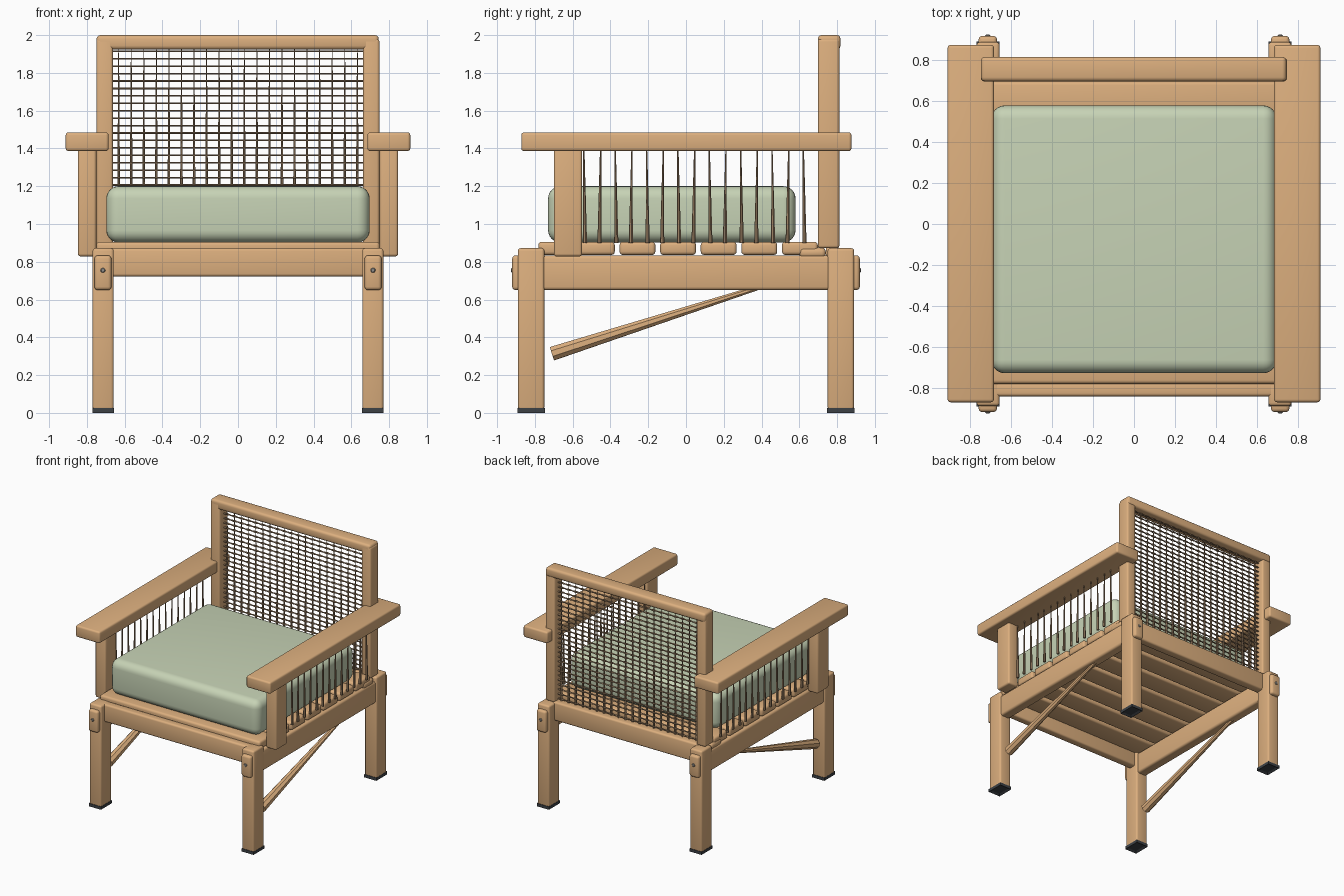
import bpy, bmesh, math
from mathutils import Vector

if "Cube" in bpy.data.objects:
    bpy.data.objects.remove(bpy.data.objects["Cube"], do_unlink=True)


def material(name, rgb):
    m = bpy.data.materials.new(name)
    m.use_nodes = True
    m.diffuse_color = (*rgb, 1)
    m.node_tree.nodes["Principled BSDF"].inputs["Base Color"].default_value = (*rgb, 1)
    return m


WOOD = material("oak wood", (0.72, 0.43, 0.21))
FABRIC = material("sage fabric", (0.57, 0.65, 0.465))
CORD = material("tan brown cord", (0.33, 0.215, 0.125))
RUBBER = material("black rubber", (0.045, 0.052, 0.06))
METAL = material("grey metal", (0.3, 0.29, 0.27))


def finish(bm, name, mat, bevel=0, segments=3):
    bmesh.ops.recalc_face_normals(bm, faces=bm.faces)
    me = bpy.data.meshes.new(name)
    bm.to_mesh(me)
    bm.free()
    me.materials.append(mat)
    ob = bpy.data.objects.new(name, me)
    bpy.context.collection.objects.link(ob)
    if bevel:
        me.polygons.foreach_set("use_smooth", [True] * len(me.polygons))
        mod = ob.modifiers.new("rounded edges", "BEVEL")
        mod.width = bevel
        mod.segments = segments
    return ob


def box(name, x, y, z, mat=WOOD, bevel=0.015, segments=3):
    """Rounded box spanning the given (min, max) ranges."""
    bm = bmesh.new()
    bmesh.ops.create_cube(bm, size=1)
    for v in bm.verts:
        v.co = [lo + (c + 0.5) * (hi - lo) for c, (lo, hi) in zip(v.co, (x, y, z))]
    return finish(bm, name, mat, bevel, segments)


def strand(bm, points, radii, sides=6):
    """Sweep a round section along a path, with one radius per point."""
    rings = []
    axis = (points[-1] - points[0]).normalized()
    side = axis.orthogonal().normalized()
    other = axis.cross(side)
    for p, r in zip(points, radii):
        angles = [math.tau * (k + 0.5) / sides for k in range(sides)]
        rings.append([bm.verts.new(p + r * (math.cos(a) * side + math.sin(a) * other)) for a in angles])
    for a, b in zip(rings, rings[1:]):
        for k in range(sides):
            n = (k + 1) % sides
            bm.faces.new((a[k], a[n], b[n], b[k]))
    bm.faces.new(rings[0])
    bm.faces.new(rings[-1])


def sided(s, lo, hi):
    return (lo, hi) if s > 0 else (-hi, -lo)


# Parts repeated on both sides
for s, side in ((1, "left"), (-1, "right")):
    for f, end in ((-1, "front"), (1, "back")):
        y0, y1 = (-0.89, -0.75) if f < 0 else (0.75, 0.89)
        box(f"{side}_{end}_leg", sided(s, 0.658, 0.77), (y0, y1), (0.015, 0.872))

        # Rubber foot with a recessed underside
        bm = bmesh.new()
        bmesh.ops.create_cube(bm, size=1)
        for v in bm.verts:
            v.co = (s * 0.714 + v.co.x * 0.113, (y0 + y1) / 2 + v.co.y * 0.145, 0.0125 + v.co.z * 0.025)
        bm.faces.ensure_lookup_table()
        base = min(bm.faces, key=lambda q: q.calc_center_median().z)
        bmesh.ops.inset_region(bm, faces=[base], thickness=0.025)
        for v in base.verts:
            v.co.z += 0.01
        finish(bm, f"{side}_{end}_foot", RUBBER)

        # Bolt head in the rail end
        bm = bmesh.new()
        strand(bm, [Vector((s * 0.715, f * y, 0.755)) for y in (0.90, 0.922, 0.926)],
               [0.013, 0.013, 0.009], 10)
        finish(bm, f"{side}_{end}_bolt", METAL)

    # Through rail, arm frame and back post
    box(f"{side}_side_rail", sided(s, 0.67, 0.76), (-0.92, 0.92), (0.65, 0.834), bevel=0.018)
    box(f"{side}_arm_post", sided(s, 0.75, 0.848), (-0.70, -0.55), (0.828, 1.42))
    box(f"{side}_armrest", sided(s, 0.685, 0.912), (-0.872, 0.876), (1.386, 1.485))
    box(f"{side}_back_post", sided(s, 0.662, 0.749), (0.698, 0.812), (0.872, 1.98))
    box(f"{side}_back_block", sided(s, 0.68, 0.757), (0.60, 0.74), (0.82, 0.875), bevel=0.022)

    # Diagonal brace, tapering toward the rail
    bm = bmesh.new()
    strand(bm, [Vector((s * 0.715, -0.71, 0.313)), Vector((s * 0.715, 0.42, 0.676))], [0.04, 0.013], 8)
    finish(bm, f"{side}_brace", WOOD)

    # Cord spindles below the armrest, thicker at the bottom, leaning alternately
    bm = bmesh.new()
    for i in range(15):
        y = -0.538 + i * 0.083
        lean = 0.003 * (-1) ** i
        path = [Vector((s * 0.765, y + lean * k, z)) for k, z in ((1, 0.9), (0.3, 1.12), (-1, 1.4))]
        strand(bm, path, (0.0115, 0.0075, 0.0035))
    finish(bm, f"{side}_arm_cords", CORD)

# Cross rails
box("front_rail", (-0.682, 0.682), (-0.843, -0.775), (0.722, 0.872))
box("back_rail", (-0.682, 0.682), (0.74, 0.815), (0.722, 0.88))
box("top_rail", (-0.749, 0.745), (0.698, 0.818), (1.924, 2.0), bevel=0.02)

# Seat slats
for i in range(7):
    y = -0.782 + i * 0.215
    box(f"seat_slat_{i + 1}", (-0.75, 0.75), (y, y + 0.19), (0.836, 0.906), bevel=0.018)

# Seat cushion
box("seat_cushion", (-0.697, 0.697), (-0.73, 0.58), (0.902, 1.2), FABRIC, 0.065, 6)

# Woven back: tapering uprights with a pair of cords twined around them per row
COLUMNS, ROWS = 20, 27
step = 1.33 / COLUMNS
bm = bmesh.new()
for i in range(COLUMNS):
    x = -0.665 + (i + 0.5) * step
    strand(bm, [Vector((x, 0.76, z)) for z in (0.87, 1.4, 1.945)], (0.0095, 0.006, 0.002))
finish(bm, "back_upright_cords", CORD)

bm = bmesh.new()
for j in range(ROWS):
    z = 0.892 + j * 0.0393
    for phase in (0, 1):
        path = [Vector((-0.675, 0.76, z))]
        path += [Vector((-0.665 + (i + 0.5) * step, 0.76 + 0.009 * (-1) ** (i + phase), z))
                 for i in range(COLUMNS)]
        path.append(Vector((0.675, 0.76, z)))
        strand(bm, path, [0.0045] * len(path), 5)
finish(bm, "back_woven_cords", CORD)
